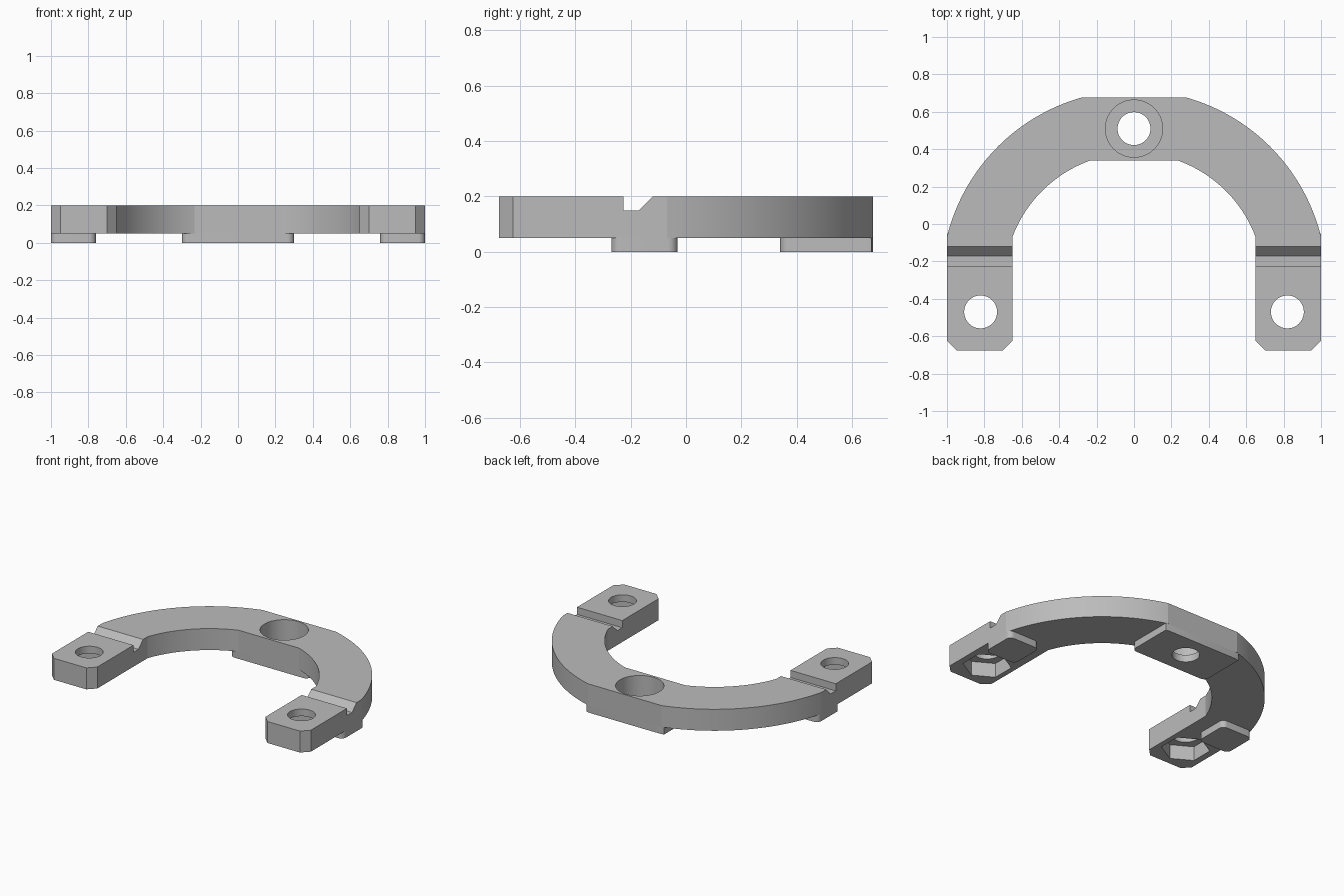
import bpy, bmesh, math
from mathutils import Matrix

cube = bpy.data.objects.get("Cube")
if cube:
    bpy.data.objects.remove(cube)

GREY = (0.5, 0.5, 0.5, 1)
mat = bpy.data.materials.new("plain grey")
mat.use_nodes = True
mat.diffuse_color = GREY
mat.node_tree.nodes["Principled BSDF"].inputs["Base Color"].default_value = GREY


def prism(name, outline, low, high, matrix=Matrix()):
    """Extrude a closed outline from low to high."""
    bm = bmesh.new()
    face = bm.faces.new([bm.verts.new((x, y, low)) for x, y in outline])
    top = bmesh.ops.extrude_face_region(bm, geom=[face])["geom"]
    verts = [v for v in top if isinstance(v, bmesh.types.BMVert)]
    bmesh.ops.translate(bm, vec=(0, 0, high - low), verts=verts)
    bmesh.ops.transform(bm, matrix=matrix, verts=bm.verts)
    bmesh.ops.recalc_face_normals(bm, faces=bm.faces)
    mesh = bpy.data.meshes.new(name)
    bm.to_mesh(mesh)
    bm.free()
    mesh.materials.append(mat)
    obj = bpy.data.objects.new(name, mesh)
    bpy.context.collection.objects.link(obj)
    return obj


def arc(cx, cy, r, start, end, steps):
    angles = [start + (end - start) * i / steps for i in range(steps + 1)]
    return [(cx + r * math.cos(a), cy + r * math.sin(a)) for a in angles]


def ring(cx, cy, r, sides, turn=0):
    return arc(cx, cy, r, turn, turn + math.tau, sides)[:-1]


def activate(obj):
    bpy.ops.object.select_all(action='DESELECT')
    obj.select_set(True)
    bpy.context.view_layer.objects.active = obj


def cut(obj, cutter):
    mod = obj.modifiers.new("cut", 'BOOLEAN')
    mod.operation = 'DIFFERENCE'
    mod.solver = 'EXACT'
    mod.object = cutter
    activate(obj)
    bpy.ops.object.modifier_apply(modifier=mod.name)
    bpy.data.objects.remove(cutter)


def mirrored(half):
    return half + [(-x, y) for x, y in reversed(half)]


# Horseshoe body: outer arc, chamfered leg end, inner arc
CY, OUTER, INNER = -0.315, 1.03, 0.695
BACK, FRONT, INSIDE = 0.675, -0.675, 0.34
LEG_X, HOLE_Y, HOLE_R = 0.82, -0.47, 0.088
BODY_LOW, BODY_TOP = 0.05, 0.2


def side_arc(radius, flat_y, side_x):
    start = math.asin((flat_y - CY) / radius)
    return arc(0, CY, radius, start, math.acos(side_x / radius), 36)


half = side_arc(OUTER, BACK, 1.0)
half += [(1, FRONT + 0.05), (0.95, FRONT), (0.7, FRONT), (0.65, FRONT + 0.05)]
half += reversed(side_arc(INNER, INSIDE, 0.65))
body = prism("horseshoe_body", mirrored(half), BODY_LOW, BODY_TOP)

# Cross grooves with one sloped wall
groove = [(-0.225, 0.15), (-0.17, 0.15), (-0.12, 0.2), (-0.12, 0.3), (-0.225, 0.3)]
swap = Matrix(((0, 0, 1, 0), (1, 0, 0, 0), (0, 1, 0, 0), (0, 0, 0, 1)))
cut(body, prism("groove_cutter", groove, -1.2, 1.2, swap))

# Bolt holes and hexagonal nut pockets in the legs
for side in (-1, 1):
    x = side * LEG_X
    cut(body, prism("hole_cutter", ring(x, HOLE_Y, HOLE_R, 64), -0.1, 0.3))
    cut(body, prism("pocket_cutter", ring(x, HOLE_Y, 0.155, 6, math.pi / 6), -0.1, 0.15))

# Counterbore at the back, floored by the pad below
cut(body, prism("counterbore_cutter", ring(0, 0.51, 0.153, 64), -0.1, 0.3))

# Back pad with rounded inner corners and a bolt hole
R = 0.035
edge = math.sqrt(OUTER ** 2 - 0.3 ** 2) + CY
pad_half = [(0.27, BACK), (0.3, edge)]
pad_half += arc(0.3 - R, INSIDE + R, R, 0, -math.pi / 2, 10)
back_pad = prism("back_pad", mirrored(pad_half), 0, BODY_LOW)
cut(back_pad, prism("hole_cutter", ring(0, 0.51, HOLE_R, 64), -0.1, 0.3))
parts = [body, back_pad]

# Rounded square feet under the legs
for name, side in (("left_foot", 1), ("right_foot", -1)):
    outline = []
    for i, (sx, sy) in enumerate(((1, 1), (-1, 1), (-1, -1), (1, -1))):
        start = i * math.pi / 2
        outline += arc(side * 0.88 + sx * (0.12 - R), -0.15 + sy * (0.12 - R),
                       R, start, start + math.pi / 2, 10)
    parts.append(prism(name, outline, 0, BODY_LOW))

# Smooth the curved walls, keep the real edges sharp
for part in parts:
    activate(part)
    bpy.ops.object.shade_smooth_by_angle(angle=math.radians(12.5))
